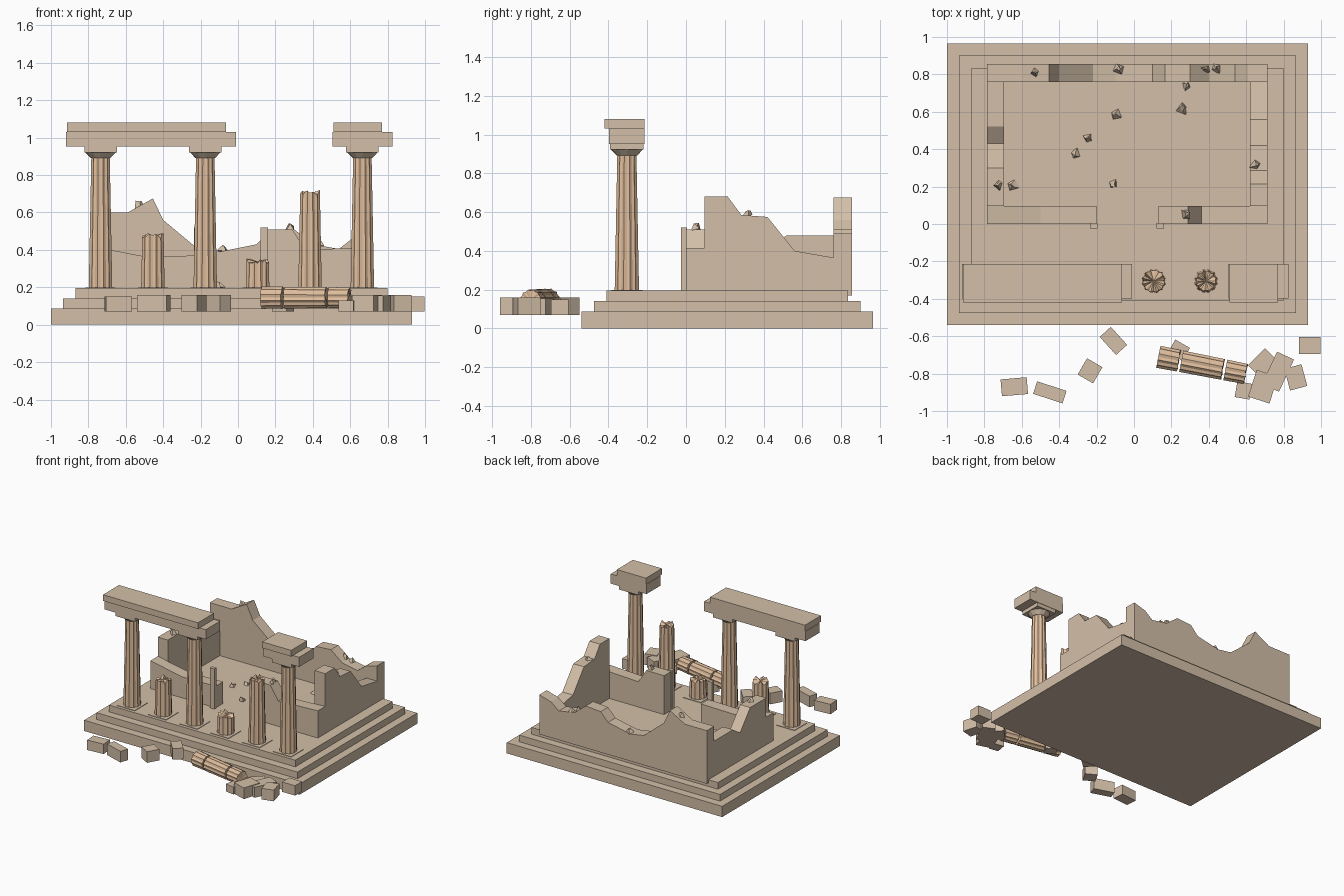
import bpy, bmesh, random
from math import sin, cos, pi, radians
from mathutils import Matrix, Vector

if "Cube" in bpy.data.objects:
    bpy.data.objects.remove(bpy.data.objects["Cube"])

random.seed(4)


def material(name, color):
    m = bpy.data.materials.new(name)
    m.diffuse_color = color
    m.use_nodes = True
    m.node_tree.nodes["Principled BSDF"].inputs["Base Color"].default_value = m.diffuse_color
    return m


STONE = material("stone", (0.65, 0.52, 0.39, 1))
SHAFT = material("column_stone", (0.75, 0.52, 0.34, 1))


def finish(name, bm, mat=STONE):
    bmesh.ops.recalc_face_normals(bm, faces=bm.faces)
    me = bpy.data.meshes.new(name)
    bm.to_mesh(me)
    bm.free()
    me.materials.append(mat)
    ob = bpy.data.objects.new(name, me)
    bpy.context.collection.objects.link(ob)
    return ob


def box(name, x0, x1, y0, y1, z0, z1, rot=0, mat=STONE):
    bm = bmesh.new()
    bmesh.ops.create_cube(bm, size=1)
    bmesh.ops.scale(bm, vec=(x1 - x0, y1 - y0, z1 - z0), verts=bm.verts)
    ob = finish(name, bm, mat)
    ob.location = ((x0 + x1) / 2, (y0 + y1) / 2, (z0 + z1) / 2)
    ob.rotation_euler.z = radians(rot)
    return ob


def wall(name, axis, profile, t0, t1, base=0.19):
    """Ruined wall: broken top profile along x or y, with thickness t0..t1."""
    pts = [(profile[0][0], base)] + profile + [(profile[-1][0], base)]
    place = (lambda s, t, z: (s, t, z)) if axis == "x" else (lambda s, t, z: (t, s, z))
    bm = bmesh.new()
    a = [bm.verts.new(place(s, t0, z)) for s, z in pts]
    b = [bm.verts.new(place(s, t1, z)) for s, z in pts]
    bm.faces.new(a)
    bm.faces.new(b[::-1])
    for i in range(len(pts)):
        j = (i + 1) % len(pts)
        bm.faces.new((a[i], a[j], b[j], b[i]))
    return finish(name, bm)


def fluted(name, length, r0, r1, jag=0.0, n=24):
    """Fluted tapering shaft rising from its origin, optionally with a broken top."""
    bm = bmesh.new()
    rings = []
    for r, z, j in ((r0, 0, 0), (r1, length, jag)):
        ring = []
        for i in range(n):
            a = 2 * pi * i / n
            q = r * (1 if i % 2 else 0.9)
            ring.append(bm.verts.new((q * cos(a), q * sin(a), z - random.random() * j)))
        rings.append(ring)
    lo, hi = rings
    for i in range(n):
        k = (i + 1) % n
        bm.faces.new((lo[i], lo[k], hi[k], hi[i]))
    bm.faces.new(lo[::-1])
    top = bm.verts.new((0, 0, length - jag * 0.6))
    for i in range(n):
        bm.faces.new((hi[i], hi[(i + 1) % n], top))
    return finish(name, bm, SHAFT)


# Stepped platform
box("step_lower", -1, 0.93, -0.54, 0.965, 0, 0.087)
box("step_middle", -0.935, 0.865, -0.475, 0.9, 0.087, 0.141)
box("step_upper", -0.87, 0.80, -0.41, 0.835, 0.141, 0.195)

# Ruined chamber walls
wall("back_wall", "x", [(-0.785, 0.6), (-0.59, 0.6), (-0.455, 0.675), (-0.40, 0.56), (-0.22, 0.41),
     (-0.1, 0.39), (0.1, 0.43), (0.165, 0.5), (0.3, 0.51), (0.40, 0.43), (0.54, 0.405),
     (0.61, 0.46), (0.715, 0.49)], 0.76, 0.855, 0.17)
wall("left_wall", "y", [(0.095, 0.575), (0.30, 0.575), (0.43, 0.42), (0.52, 0.48), (0.76, 0.48)],
     -0.785, -0.695)
wall("right_wall", "y", [(0.095, 0.68), (0.215, 0.68), (0.285, 0.585), (0.42, 0.575), (0.56, 0.40),
     (0.76, 0.365)], 0.62, 0.715)
wall("front_wall_left", "x", [(-0.785, 0.42), (-0.68, 0.40), (-0.5, 0.365), (-0.2, 0.37)], 0, 0.095)
wall("front_wall_right", "x", [(0.13, 0.51), (0.29, 0.51), (0.36, 0.40), (0.715, 0.415)], 0, 0.095)
for side, x in (("left", -0.215), ("right", 0.14)):
    box("door_jamb_" + side, x - 0.02, x + 0.02, -0.025, 0.005, 0.19, 0.52)

# Colonnade: whole columns have capitals, the others are broken stumps
CY = -0.305
for i, top in enumerate((None, 0.49, None, 0.355, 0.72, None)):
    x = -0.735 + 0.28 * i
    tag = str(i + 1)
    box("plinth_" + tag, x - 0.08, x + 0.08, CY - 0.08, CY + 0.08, 0.19, 0.199)
    h = (top or 0.9) - 0.195
    r_top = 0.065 - 0.014 * h / 0.705
    col = fluted("column_" + tag, h, 0.065, r_top, 0.03 if top else 0)
    col.location = (x, CY, 0.195)
    if top is None:
        bm = bmesh.new()
        bmesh.ops.create_cone(bm, cap_ends=True, segments=12, radius1=0.052, radius2=0.085, depth=0.035)
        finish("capital_" + tag, bm).location = (x, CY, 0.908)
        box("abacus_" + tag, x - 0.087, x + 0.087, CY - 0.087, CY + 0.087, 0.922, 0.952)

# Surviving beams over the columns
box("architrave_left", -0.92, -0.01, -0.397, -0.215, 0.952, 1.03)
box("cornice_left", -0.915, -0.065, -0.42, -0.215, 1.03, 1.08)
box("architrave_right", 0.505, 0.825, -0.397, -0.215, 0.952, 1.03)
box("cornice_right", 0.51, 0.77, -0.42, -0.215, 1.03, 1.08)

# Fallen column lying in three drums
d = Vector((0.47, -0.092, 0)).normalized()
start = Vector((0.13, -0.71, 0.145))
for i, (s, length, r) in enumerate(((0, 0.115, 0.062), (0.125, 0.23, 0.06), (0.365, 0.115, 0.058))):
    drum = fluted("fallen_drum_%d" % (i + 1), length, r, r - 0.002, 0.008)
    drum.rotation_mode = "QUATERNION"
    drum.rotation_quaternion = d.to_track_quat("Z", "Y")
    drum.location = start + d * s

# Fallen blocks: x, y, width, depth, top, turn
BLOCKS = ((-0.64, -0.87, 0.14, 0.09, 0.15, 5), (-0.45, -0.9, 0.165, 0.07, 0.16, -18),
          (-0.235, -0.785, 0.095, 0.1, 0.16, -30), (-0.11, -0.625, 0.13, 0.08, 0.16, -48),
          (0.24, -0.675, 0.09, 0.08, 0.13, -30), (0.94, -0.65, 0.115, 0.09, 0.15, 0),
          (0.865, -0.82, 0.095, 0.12, 0.16, 15), (0.69, -0.745, 0.13, 0.1, 0.14, 45),
          (0.77, -0.79, 0.1, 0.19, 0.155, -25), (0.69, -0.87, 0.12, 0.15, 0.16, -18),
          (0.585, -0.89, 0.08, 0.085, 0.13, -10))
for i, (x, y, w, dp, top, rot) in enumerate(BLOCKS):
    box("fallen_block_%d" % (i + 1), x - w / 2, x + w / 2, y - dp / 2, y + dp / 2, 0.07, top, rot)

# Small shards on the floor and on the wall tops
SHARDS = ((-0.31, 0.37, 0.2), (-0.1, 0.585, 0.2), (-0.11, 0.21, 0.2), (-0.65, 0.21, 0.2),
          (0.26, 0.62, 0.2), (0.28, 0.74, 0.2), (-0.25, 0.46, 0.2), (-0.73, 0.21, 0.58),
          (0.65, 0.32, 0.585), (0.28, 0.05, 0.515), (-0.53, 0.81, 0.635), (-0.08, 0.83, 0.4),
          (0.38, 0.83, 0.45), (0.44, 0.83, 0.425))
for i, p in enumerate(SHARDS):
    bm = bmesh.new()
    bmesh.ops.create_cone(bm, cap_ends=True, segments=4, radius1=0.03, radius2=0.008, depth=0.03)
    for v in bm.verts:
        v.co += Vector([random.uniform(-0.01, 0.01) for _ in range(3)])
    bmesh.ops.rotate(bm, verts=bm.verts, matrix=Matrix.Rotation(random.random() * 6, 3, "Z"))
    finish("shard_%d" % (i + 1), bm).location = Vector(p) + Vector((0, 0, 0.008))
